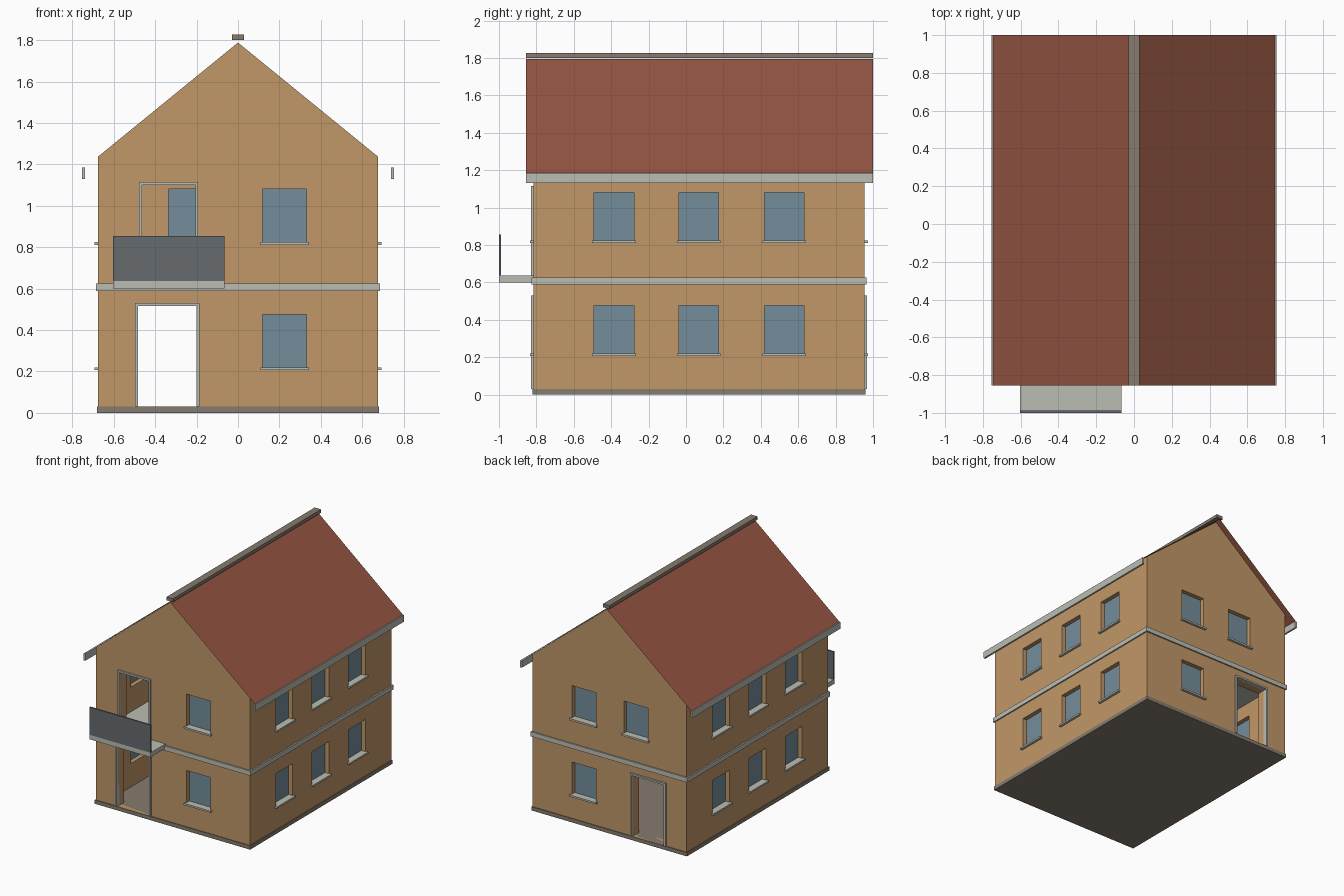
import bpy, bmesh
from mathutils import Matrix, Vector

cube = bpy.data.objects.get("Cube")
if cube:
    bpy.data.objects.remove(cube, do_unlink=True)


def material(name, rgb):
    m = bpy.data.materials.new(name)
    m.use_nodes = True
    m.diffuse_color = (*rgb, 1)
    m.node_tree.nodes["Principled BSDF"].inputs["Base Color"].default_value = (*rgb, 1)
    return m


WALL = material("ochre plaster", (0.53, 0.31, 0.138))
ROOF = material("red roof", (0.30, 0.092, 0.056))
TRIM = material("pale grey trim", (0.50, 0.51, 0.45))
STONE = material("brown grey stone", (0.24, 0.20, 0.157))
GLASS = material("blue glass", (0.174, 0.27, 0.325))
PANEL = material("dark grey panel", (0.133, 0.147, 0.157))

HX, Y0, Y1 = 0.675, -0.815, 0.955      # outer wall faces
T = 0.08                               # wall thickness
RY0, RY1 = -0.855, 1.0                 # roof length
MID = (Y0 + Y1) / 2


def finish(name, bm, mat):
    bmesh.ops.recalc_face_normals(bm, faces=bm.faces)
    me = bpy.data.meshes.new(name)
    bm.to_mesh(me)
    bm.free()
    me.materials.append(mat)
    ob = bpy.data.objects.new(name, me)
    bpy.context.collection.objects.link(ob)
    return ob


def add_box(bm, x, y, z):
    """Add a box given (min, max) along each axis."""
    spans = (x, y, z)
    centre = Vector([(a + b) / 2 for a, b in spans])
    size = [abs(b - a) for a, b in spans]
    bmesh.ops.create_cube(bm, size=1, matrix=Matrix.Translation(centre) @ Matrix.Diagonal((*size, 1)))


def boxes(name, spans, mat):
    bm = bmesh.new()
    for s in spans:
        add_box(bm, *s)
    return finish(name, bm, mat)


def on_wall(side, along, depth, z):
    """Box spans on a wall; depth is measured outward from its outer face."""
    lo, hi = depth
    if side == "front":
        return along, (Y0 - hi, Y0 - lo), z
    if side == "back":
        return along, (Y1 + lo, Y1 + hi), z
    if side == "left":
        return (HX + lo, HX + hi), along, z
    return (-HX - hi, -HX - lo), along, z


# Window list: wall, centre along the wall, sill height
W, H = 0.212, 0.26
windows = [("front", 0.225, 0.215), ("front", 0.225, 0.82),
           ("back", 0.225, 0.215), ("back", 0.225, 0.82), ("back", -0.23, 0.82)]
for side in ("left", "right"):
    for y in (-0.385, 0.068, 0.525):
        windows += [(side, y, z) for z in (0.215, 0.82)]

# Door list: name, wall, outer frame span, bottom, top
doors = [("front_door_frame", "front", (-0.497, -0.187), 0.03, 0.53),
         ("back_door_frame", "back", (-0.497, -0.187), 0.03, 0.53),
         ("balcony_door_frame", "front", (-0.478, -0.192), 0.625, 1.115)]
F = 0.014                              # frame width

# Walls: gabled block, hollowed, then cut by the openings
bm = bmesh.new()
profile = [(-HX, 0.002), (HX, 0.002), (HX, 1.238), (0, 1.788), (-HX, 1.238)]
face = bm.faces.new([bm.verts.new((x, Y0, z)) for x, z in profile])
ext = bmesh.ops.extrude_face_region(bm, geom=[face])
bmesh.ops.translate(bm, vec=(0, Y1 - Y0, 0),
                    verts=[v for v in ext["geom"] if isinstance(v, bmesh.types.BMVert)])
walls = finish("walls", bm, WALL)

cavity = boxes("cavity_cutter", [((T - HX, HX - T), (Y0 + T, Y1 - T), (-1, 3))], WALL)
cut = (-T - 0.03, 0.03)
holes = [on_wall(s, (c - W / 2, c + W / 2), cut, (z, z + H)) for s, c, z in windows]
holes += [on_wall(s, (a + F, b - F), cut, (z0, z1 - F)) for _, s, (a, b), z0, z1 in doors]
openings = boxes("opening_cutter", holes, WALL)

for cutter in (cavity, openings):
    mod = walls.modifiers.new(cutter.name, "BOOLEAN")
    mod.operation, mod.solver, mod.object = "DIFFERENCE", "EXACT", cutter
bpy.context.view_layer.update()
evaluated = walls.evaluated_get(bpy.context.evaluated_depsgraph_get())
walls_mesh = bpy.data.meshes.new_from_object(evaluated)
walls.modifiers.clear()
walls.data = walls_mesh
for cutter in (cavity, openings):
    bpy.data.objects.remove(cutter, do_unlink=True)

# Window panes and sills
boxes("window_panes", [on_wall(s, (c - W / 2, c + W / 2), (-0.045, -0.035), (z, z + H))
                       for s, c, z in windows], GLASS)
boxes("window_sills", [on_wall(s, (c - 0.117, c + 0.117), (-0.035, 0.019), (z - 0.009, z + 0.005))
                       for s, c, z in windows], TRIM)

# Door frames: two posts and a head
for name, side, (a, b), z0, z1 in doors:
    d = (-0.02, 0.014)
    boxes(name, [on_wall(side, (a, a + F), d, (z0, z1)),
                 on_wall(side, (b - F, b), d, (z0, z1)),
                 on_wall(side, (a + F, b - F), d, (z1 - F, z1))], TRIM)

# Ground slab and storey slab
boxes("ground_slab", [((-0.681, 0.681), (Y0 - 0.006, Y1 + 0.006), (0, 0.03))], STONE)
boxes("storey_slab", [((-0.686, 0.686), (Y0 - 0.011, Y1 + 0.011), (0.588, 0.625))], TRIM)

# Balcony
BX = (-0.603, -0.066)
boxes("balcony_slab", [(BX, (-1.0, Y0), (0.6, 0.636))], TRIM)
boxes("balcony_panel", [(BX, (-1.0, -0.988), (0.636, 0.855))], PANEL)

# Roof: thin sheets on both slopes
bm = bmesh.new()
rows = [[bm.verts.new((x, y, z)) for y in (RY0, RY1)]
        for x, z in ((-0.748, 1.182), (0, 1.795), (0.748, 1.182))]
for p, q in zip(rows, rows[1:]):
    bm.faces.new((p[0], q[0], q[1], p[1]))
finish("roof", bm, ROOF)

# Ridge cap and eave boards
boxes("ridge_cap", [((-0.028, 0.028), (RY0, RY1), (1.8, 1.826))], STONE)
boxes("eave_boards", [((s * 0.739, s * 0.754), (RY0, RY1), (1.13, 1.184)) for s in (-1, 1)], TRIM)
